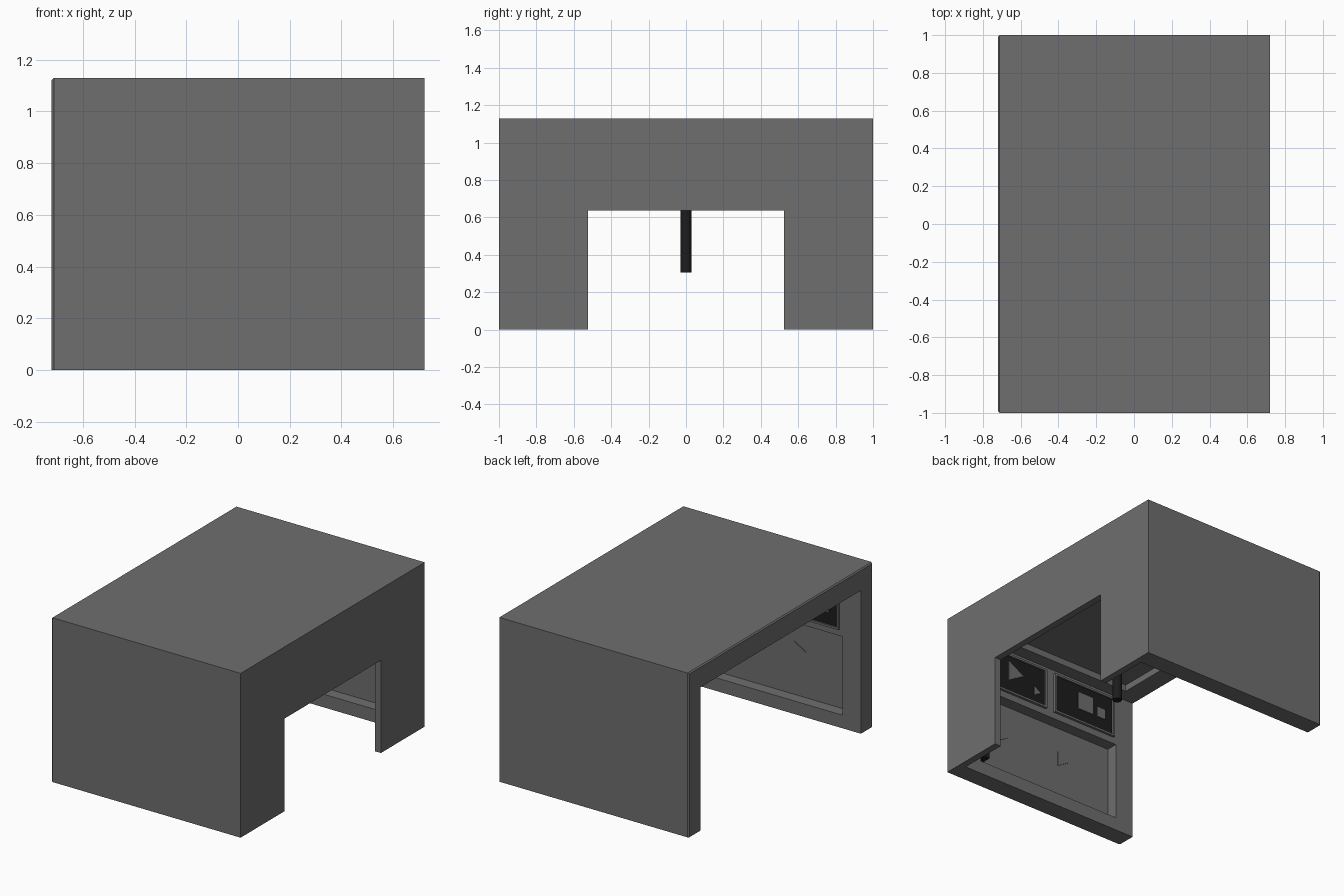
import bpy, bmesh, math
from mathutils import Matrix, Vector

if "Cube" in bpy.data.objects:
    bpy.data.objects.remove(bpy.data.objects["Cube"])


def material(name, v):
    m = bpy.data.materials.new(name)
    m.diffuse_color = (v, v, v, 1)
    m.use_nodes = True
    m.node_tree.nodes["Principled BSDF"].inputs["Base Color"].default_value = m.diffuse_color
    return m


GREY = material("wall grey", 0.158)
DARK = material("dark charcoal", 0.012)


def finish(bm, name, mat):
    bmesh.ops.recalc_face_normals(bm, faces=bm.faces)
    me = bpy.data.meshes.new(name)
    bm.to_mesh(me)
    bm.free()
    me.materials.append(mat)
    ob = bpy.data.objects.new(name, me)
    bpy.context.collection.objects.link(ob)
    return ob


def box_bm(lo, hi):
    bm = bmesh.new()
    lo, hi = Vector(lo), Vector(hi)
    bmesh.ops.create_cube(bm, size=1, matrix=Matrix.Translation((lo + hi) / 2) @ Matrix.Diagonal((*(hi - lo), 1)))
    return bm


def box(name, lo, hi, mat=DARK):
    return finish(box_bm(lo, hi), name, mat)


def side_box(name, s, x0, x1, y0, y1, z0, z1, mat=DARK):
    # y0 < y1 measured outward from the middle, s picks the side
    return box(name, (x0, min(s * y0, s * y1), z0), (x1, max(s * y0, s * y1), z1), mat)


def cut(ob, cutter):
    m = ob.modifiers.new("cut", 'BOOLEAN')
    m.operation, m.solver, m.object = 'DIFFERENCE', 'EXACT', cutter
    bpy.context.view_layer.objects.active = ob
    bpy.ops.object.modifier_apply(modifier=m.name)
    bpy.data.objects.remove(cutter)


# Shell block with a small chamfer round the open left end
bm = box_bm((-0.72, -1, 0), (0.72, 1, 1.13))
rim = [e for e in bm.edges if all(v.co.x < -0.7 for v in e.verts) and sum(v.co.z for v in e.verts) > 0.1]
bmesh.ops.bevel(bm, geom=rim, offset=0.008, segments=1, affect='EDGES')
shell = finish(bm, "room_shell", GREY)

# Hollow room (open below and to the left) and the doorway in the right wall
cut(shell, box("room_cutter", (-0.9, -0.872, -0.2), (0.673, 0.872, 0.985)))
cut(shell, box("door_cutter", (0.6, -0.525, -0.2), (0.9, 0.525, 0.637)))
# Ceiling recess
cut(shell, box("ceiling_cutter", (-0.585, -0.78, 0.9), (0.545, 0.78, 1.03)))


def triangle(name, x, y, z, r, s, depth, mat):
    # small three-sided plate on a side wall, pointing to the open end
    bm = bmesh.new()
    m = (Matrix.Translation((x, s * y, z)) @ Matrix.Rotation(-math.pi / 2, 4, 'Y')
         @ Matrix.Rotation(math.pi / 2, 4, 'X'))
    bmesh.ops.create_cone(bm, cap_ends=True, segments=3, radius1=r, radius2=r, depth=depth, matrix=m)
    return finish(bm, name, mat)


WINDOWS = ((-0.545, -0.075), (0.02, 0.49))
Z0, Z1, T = 0.69, 0.945, 0.014
for s, side in ((-1, "front"), (1, "back")):
    # Recessed lower panel
    cut(shell, side_box("panel_cutter", s, -0.58, 0.545, 0.8, 0.952, 0.09, 0.63))
    # Two dark windows with raised frames
    for i, (x0, x1) in enumerate(WINDOWS):
        side_box(f"{side}_window_{i}", s, x0, x1, 0.866, 0.874, Z0, Z1)
        for j, (a, b, c, d) in enumerate(((x0 - T, x1 + T, Z0 - T, Z0), (x0 - T, x1 + T, Z1, Z1 + T),
                                          (x0 - T, x0, Z0, Z1), (x1, x1 + T, Z0, Z1))):
            side_box(f"{side}_frame_{i}_{j}", s, a, b, 0.855, 0.875, c, d, GREY)
    # Simple shapes on the windows and panel
    side_box(f"{side}_large_square", s, -0.38, -0.26, 0.862, 0.868, 0.775, 0.895, GREY)
    side_box(f"{side}_small_square", s, -0.48, -0.42, 0.862, 0.868, 0.775, 0.845, GREY)
    triangle(f"{side}_large_triangle", 0.28, 0.865, 0.84, 0.08, s, 0.006, GREY)
    triangle(f"{side}_small_triangle", 0.09, 0.865, 0.77, 0.035, s, 0.006, GREY)
    for i, x in enumerate((-0.19, 0.31)):
        triangle(f"{side}_panel_triangle_{i}", x, 0.95, 0.405, 0.06, s, 0.008, GREY)
    # Small dark fitting low in the panel corner
    side_box(f"{side}_fitting", s, 0.47, 0.53, 0.88, 0.955, 0.14, 0.21)

# Rod hanging from the ceiling
bm = bmesh.new()
bmesh.ops.create_cone(bm, cap_ends=True, segments=12, radius1=0.03, radius2=0.03, depth=0.74,
                      matrix=Matrix.Translation((0.14, 0, 0.675)))
finish(bm, "hanging_rod", DARK)
